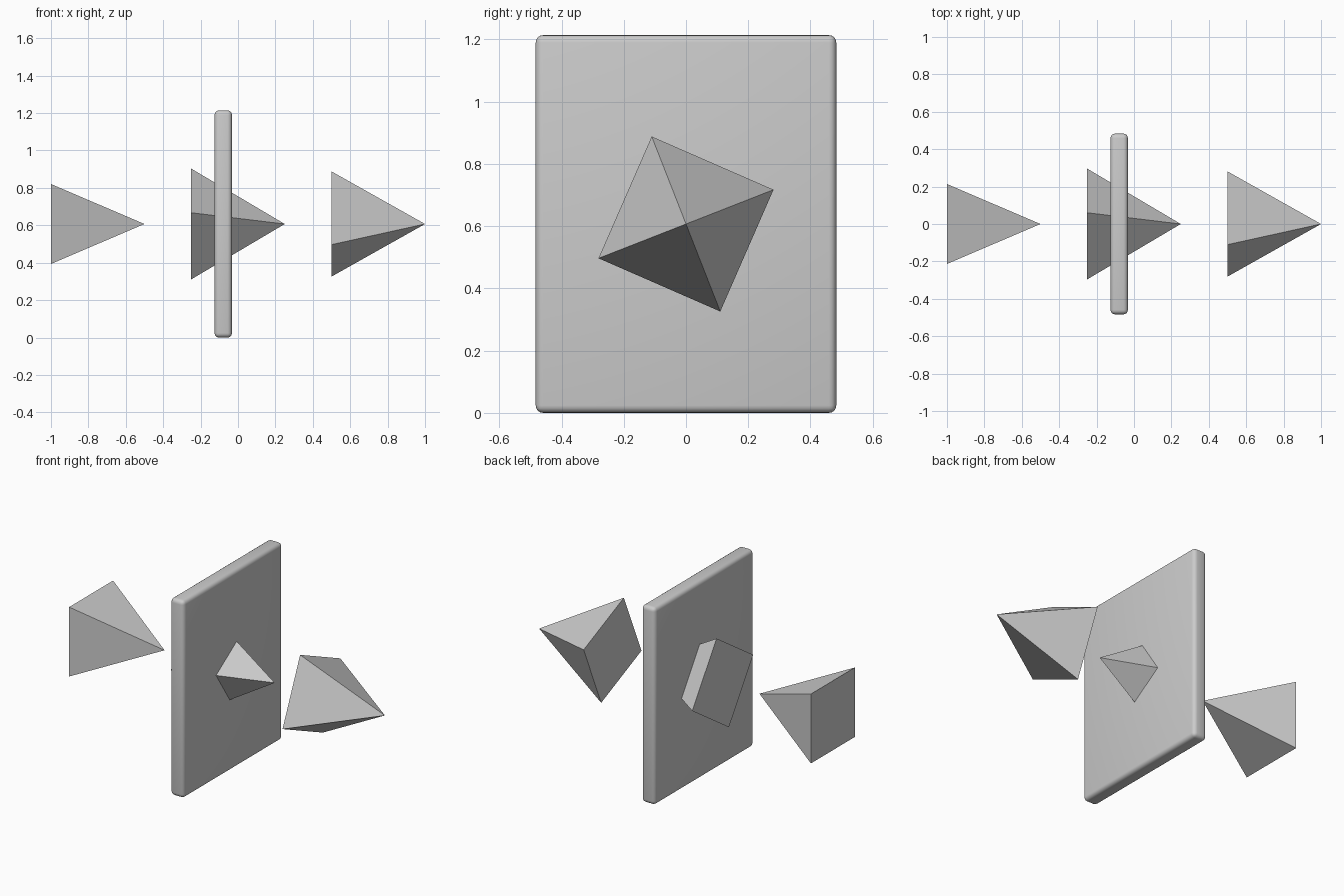
import bpy, bmesh
from math import radians, sin, cos

if "Cube" in bpy.data.objects:
    bpy.data.objects.remove(bpy.data.objects["Cube"])

MID_Z = 0.607


def pyramid(name, base_x, degrees, radius=0.302, length=0.5):
    """Square pyramid pointing along +x, rolled about its own axis."""
    bm = bmesh.new()
    base = []
    for i in range(4):
        a = radians(degrees + 90 * i)
        base.append(bm.verts.new((base_x, radius * cos(a), MID_Z + radius * sin(a))))
    apex = bm.verts.new((base_x + length, 0, MID_Z))
    bm.faces.new(base)
    for i in range(4):
        bm.faces.new((base[i], base[(i + 1) % 4], apex))
    bmesh.ops.recalc_face_normals(bm, faces=bm.faces)
    mesh = bpy.data.meshes.new(name)
    bm.to_mesh(mesh)
    bm.free()
    obj = bpy.data.objects.new(name, mesh)
    bpy.context.collection.objects.link(obj)
    return obj


# Three pyramids in a row, each rolled a little further
pyramid("left_pyramid", -1.0, 45)
pyramid("middle_pyramid", -0.25, 78.5)
pyramid("right_pyramid", 0.5, 111.4)

# Upright panel with softened edges, pierced by the middle pyramid
bpy.ops.mesh.primitive_cube_add(size=1, location=(-0.079, 0, MID_Z))
panel = bpy.context.object
panel.name = "panel"
panel.scale = (0.093, 0.966, 2 * MID_Z)
bpy.ops.object.transform_apply(location=False, rotation=False, scale=True)
bevel = panel.modifiers.new("soft_edges", 'BEVEL')
bevel.width = 0.024
bevel.segments = 4
bpy.ops.object.modifier_apply(modifier=bevel.name)
bpy.ops.object.shade_smooth_by_angle(angle=radians(35))
